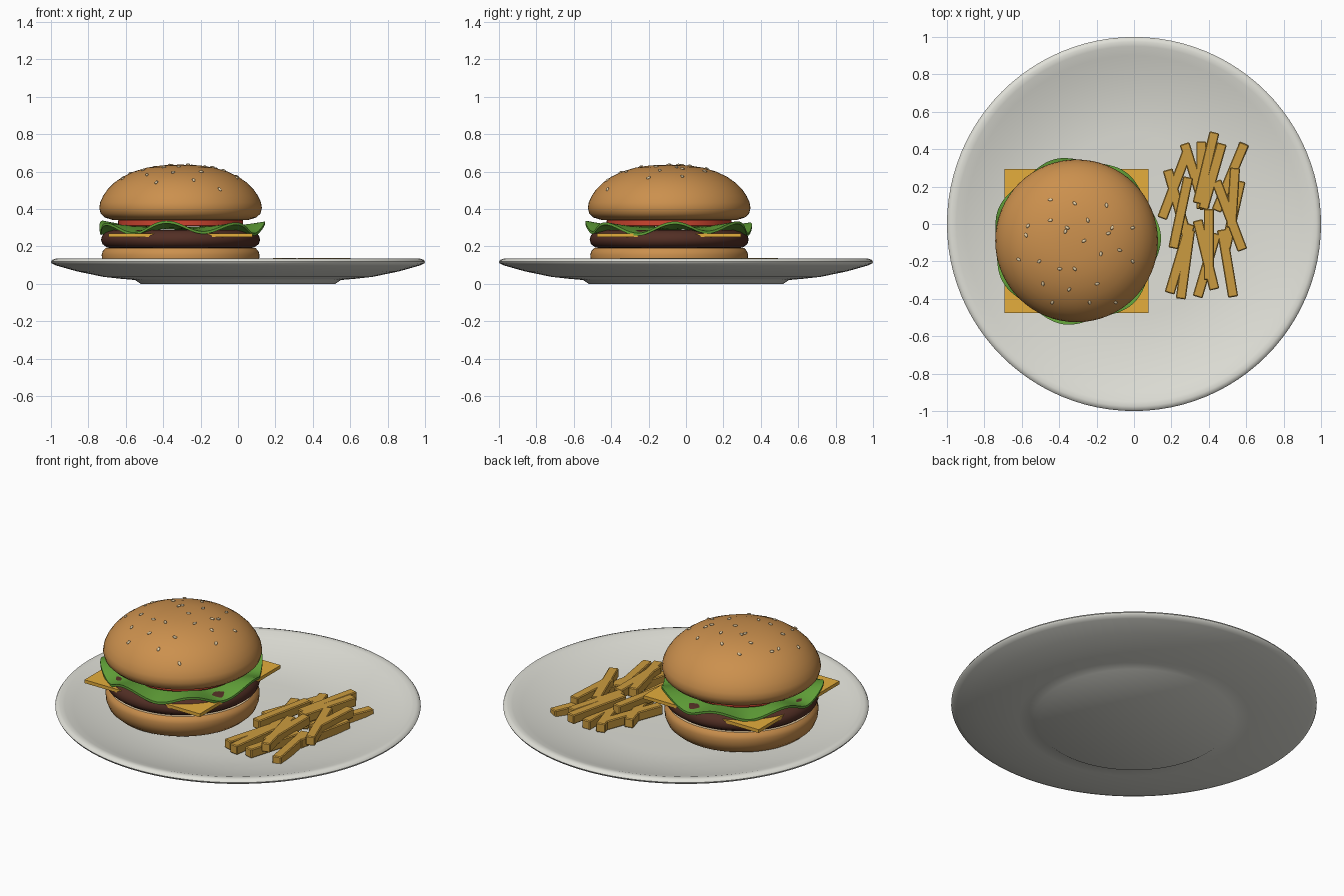
import bpy, bmesh, math
from mathutils import Vector

if "Cube" in bpy.data.objects:
    bpy.data.objects.remove(bpy.data.objects["Cube"])

CX, CY = -0.307, -0.09      # burger centre


def mat(name, rgb):
    m = bpy.data.materials.new(name)
    m.diffuse_color = (*rgb, 1)
    m.use_nodes = True
    m.node_tree.nodes["Principled BSDF"].inputs["Base Color"].default_value = m.diffuse_color
    return m


PLATE = mat("plate white", (0.74, 0.74, 0.68))
BUN = mat("toasted bun", (0.60, 0.28, 0.075))
CRUMB = mat("bun crumb", (0.80, 0.62, 0.38))
PATTY = mat("patty brown", (0.085, 0.028, 0.018))
CHEESE = mat("cheese yellow", (0.78, 0.42, 0.045))
GREEN = mat("lettuce green", (0.12, 0.36, 0.04))
RED = mat("tomato red", (0.62, 0.06, 0.03))
FRY = mat("fried potato", (0.60, 0.33, 0.05))
SEED = mat("sesame", (0.78, 0.62, 0.38))


def finish(name, bm, mats, smooth=35):
    bmesh.ops.recalc_face_normals(bm, faces=bm.faces)
    me = bpy.data.meshes.new(name)
    bm.to_mesh(me)
    bm.free()
    for m in mats:
        me.materials.append(m)
    ob = bpy.data.objects.new(name, me)
    bpy.context.collection.objects.link(ob)
    if smooth:
        bpy.ops.object.select_all(action='DESELECT')
        ob.select_set(True)
        bpy.context.view_layer.objects.active = ob
        bpy.ops.object.shade_smooth_by_angle(angle=math.radians(smooth))
    return ob


def lathe(name, prof, mats, cx=0, cy=0, n=64, rule=None, smooth=40):
    """Spin a (radius, z) profile, starting and ending on the axis."""
    bm = bmesh.new()
    rings = []
    for r, z in prof:
        if r == 0:
            rings.append([bm.verts.new((cx, cy, z))] * n)
        else:
            rings.append([bm.verts.new((cx + r * math.cos(2 * math.pi * i / n),
                                        cy + r * math.sin(2 * math.pi * i / n), z))
                          for i in range(n)])
    for k, (a, b) in enumerate(zip(rings, rings[1:])):
        for i in range(n):
            j = (i + 1) % n
            f = bm.faces.new(dict.fromkeys((a[i], a[j], b[j], b[i])))
            f.material_index = rule(k) if rule else 0
    return finish(name, bm, mats, smooth)


def box(name, size, centre, angle, m, bevel=0.0):
    bm = bmesh.new()
    bmesh.ops.create_cube(bm, size=1)
    bmesh.ops.scale(bm, vec=size, verts=bm.verts)
    if bevel:
        bmesh.ops.bevel(bm, geom=bm.edges[:], offset=bevel, segments=1, affect='EDGES')
    ob = finish(name, bm, [m], 0)
    ob.location = centre
    ob.rotation_euler[2] = angle
    return ob


# Plate
lathe("plate", [(0, 0), (.52, 0), (.55, .02), (.63, .027), (.72, .037), (.86, .066), (.97, .097),
                (.995, .108), (1, .118), (.993, .128), (.975, .134), (.95, .13), (.9, .114),
                (.82, .091), (.7, .064), (.58, .049), (.48, .043), (0, .043)], [PLATE], n=96)

# Bottom bun with a pale cut top
lathe("bottom_bun", [(0, .044), (.33, .044), (.375, .058), (.405, .085), (.419, .12), (.422, .155),
                     (.416, .175), (.402, .19), (0, .19)], [BUN, CRUMB], CX, CY,
      rule=lambda k: int(k == 7))

# Patty
lathe("patty", [(0, .187), (.36, .187), (.395, .195), (.418, .212), (.425, .235), (.42, .255),
                (.405, .275), (.37, .288), (0, .288)], [PATTY], CX, CY)

# Cheese slice
box("cheese", (.77, .77, .02), (CX, CY, .259), 0, CHEESE)

# Lettuce: a ruffled disc with seven lobes
bm = bmesh.new()
n, radii = 126, (0, .2, .3, .36, .40, .425, .44)
layers = []
for off in (-.007, .007):
    rings = []
    for r in radii:
        w = max(0, (r - .2) / .24) ** 1.5
        ring = []
        for i in range(n if r else 1):
            t = 2 * math.pi * i / n
            c = math.cos(7 * (t - math.radians(3)))
            rr = r + .012 * w * c
            ring.append(bm.verts.new((CX + rr * math.cos(t), CY + rr * math.sin(t),
                                      .297 + off + w * (.028 * c + .006 * math.sin(3 * t)))))
        rings.append(ring if r else ring * n)
    for a, b in zip(rings, rings[1:]):
        for i in range(n):
            j = (i + 1) % n
            bm.faces.new(dict.fromkeys((a[i], a[j], b[j], b[i])))
    layers.append(rings[-1])
lo, hi = layers
for i in range(n):
    j = (i + 1) % n
    bm.faces.new((lo[i], lo[j], hi[j], hi[i]))
finish("lettuce", bm, [GREEN], 50)

# Tomato slice
lathe("tomato", [(0, .306), (.328, .306), (.334, .312), (.334, .338), (.328, .344), (0, .344)],
      [RED], CX, CY)

# Top bun with a pale underside
DOME = [(.435, .405), (.43, .435), (.414, .47), (.39, .505), (.355, .54), (.31, .572), (.25, .6),
        (.18, .621), (.1, .633), (0, .637)]
lathe("top_bun", [(0, .342), (.365, .342), (.405, .354), (.427, .375)] + DOME, [BUN, CRUMB],
      CX, CY, rule=lambda k: int(k == 0))


def dome_z(r):
    for (r1, z1), (r0, z0) in zip(DOME, DOME[1:]):
        if r0 <= r <= r1:
            return z0 + (z1 - z0) * (r - r0) / (r1 - r0), (z1 - z0) / (r1 - r0)
    return DOME[0][1], -1


# Sesame seeds: offsets from the burger centre in hundredths
SEEDS = [(-14, 22), (-1, 20), (16, 19), (-26, 8), (-14, 11), (-5, 7), (6, 11), (19, 7), (30, 7),
         (-31, -10), (-27, 3), (-6, 5), (4, 0), (23, -5), (30, -11), (13, -7), (-20, -11),
         (-9, -15), (-1, -15), (-18, -23), (-4, -26), (11, -23), (21, -33), (7, -33),
         (-13, -33), (17, 4)]
bm = bmesh.new()
for k, (sx, sy) in enumerate(SEEDS):
    x, y = sx / 100, sy / 100
    r = max(math.hypot(x, y), 1e-4)
    z, slope = dome_z(r)
    normal = Vector((-slope * x / r, -slope * y / r, 1))
    new = bmesh.ops.create_icosphere(bm, subdivisions=2, radius=1)["verts"]
    bmesh.ops.scale(bm, vec=(.013, .008, .006), verts=new)
    spin = Vector((0, 0, 1)).rotation_difference(normal).to_matrix()
    turn = Vector((1, 0, 0)).rotation_difference(
        Vector((math.cos(k * 2.4), math.sin(k * 2.4), 0))).to_matrix()
    bmesh.ops.transform(bm, matrix=(spin @ turn).to_4x4(), verts=new)
    bmesh.ops.translate(bm, vec=(CX + x, CY + y, z + .002), verts=new)
finish("sesame_seeds", bm, [SEED], 60)

# Fries: end points (x1, y1, x2, y2) in hundredths, in two crossing layers
LOWER = [(59, 43, 44, 7), (27, 43, 38, 8), (18, 29, 29, -9), (57, 23, 49, -13), (19, -37, 30, 0),
         (25, -40, 30, -3), (34, -39, 44, -5), (53, -39, 47, -3), (36, 44, 36, 8), (15, 3, 29, 40)]
UPPER = [(43, 49, 34, 11), (58, -14, 44, 23), (21, -13, 29, 25), (43, -35, 34, 2),
         (54, 30, 52, -2), (40, -30, 40, 8), (47, 43, 37, 8)]
for layer, zc in ((LOWER, .073), (UPPER, .111)):
    for x1, y1, x2, y2 in layer:
        dx, dy = (x2 - x1) / 100, (y2 - y1) / 100
        box("fry", (math.hypot(dx, dy), .054, .055), ((x1 + x2) / 200, (y1 + y2) / 200, zc),
            math.atan2(dy, dx), FRY, .005)
